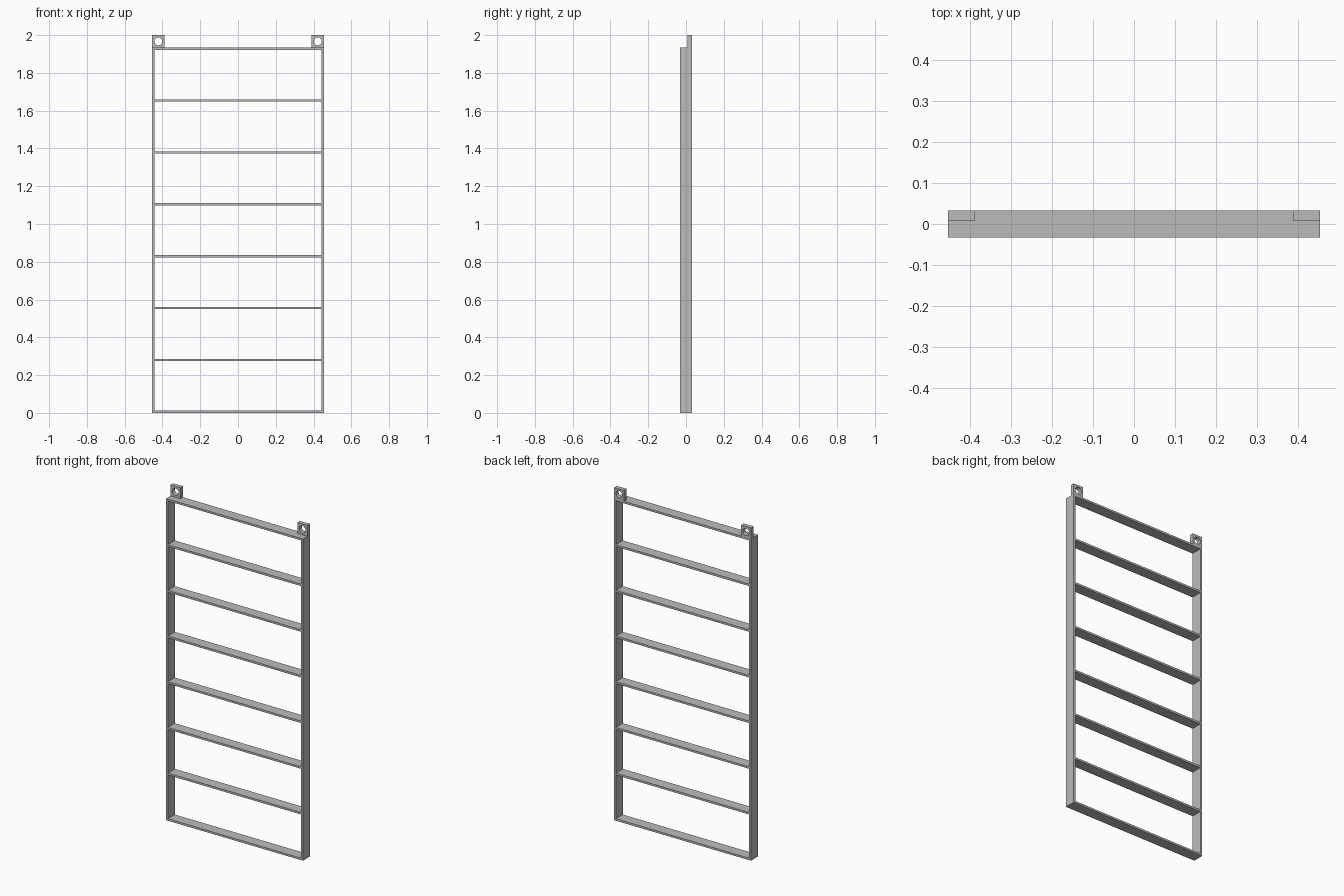
import bpy, bmesh
from math import cos, sin, pi

cube = bpy.data.objects.get("Cube")
if cube:
    bpy.data.objects.remove(cube, do_unlink=True)

HALF_W, HALF_D, TOP, T = 0.455, 0.033, 1.934, 0.012
TAB = 2 - TOP

grey = bpy.data.materials.new("grey_metal")
grey.use_nodes = True
grey.diffuse_color = (0.5, 0.5, 0.5, 1)
grey.node_tree.nodes["Principled BSDF"].inputs["Base Color"].default_value = (0.5, 0.5, 0.5, 1)


def finish(name, bm):
    bmesh.ops.recalc_face_normals(bm, faces=bm.faces)
    mesh = bpy.data.meshes.new(name)
    bm.to_mesh(mesh)
    bm.free()
    mesh.materials.append(grey)
    obj = bpy.data.objects.new(name, mesh)
    bpy.context.collection.objects.link(obj)
    return obj


def box(name, lo, hi):
    bm = bmesh.new()
    bmesh.ops.create_cube(bm, size=1)
    for v in bm.verts:
        v.co = [l + (c + 0.5) * (h - l) for c, l, h in zip(v.co, lo, hi)]
    return finish(name, bm)


def pierced_tab(name, cx, cz, y0, y1, half, radius, n=32):
    """Square plate with a round hole running along y."""
    bm = bmesh.new()
    loops = []
    for y in (y0, y1):
        outer, inner = [], []
        for i in range(n):
            c, s = cos(2 * pi * i / n), sin(2 * pi * i / n)
            k = half / max(abs(c), abs(s))
            outer.append(bm.verts.new((cx + c * k, y, cz + s * k)))
            inner.append(bm.verts.new((cx + c * radius, y, cz + s * radius)))
        loops.append((outer, inner))
    (fo, fi), (bo, bi) = loops
    for a, b in ((fo, fi), (fi, bi), (bi, bo), (bo, fo)):
        for i in range(n):
            j = (i + 1) % n
            bm.faces.new((a[i], a[j], b[j], b[i]))
    return finish(name, bm)


# Side rails and hanging tabs
for side, sx in (("left", 1), ("right", -1)):
    x = sorted((sx * HALF_W, sx * (HALF_W - T)))
    box(side + "_rail", (x[0], -HALF_D, 0), (x[1], HALF_D, TOP))
    tab = pierced_tab(side + "_hanging_tab", sx * (HALF_W - TAB / 2), TOP + TAB / 2,
                      0.008, HALF_D, TAB / 2, 0.021)
    bpy.ops.object.select_all(action="DESELECT")
    tab.select_set(True)
    bpy.context.view_layer.objects.active = tab
    bpy.ops.object.shade_smooth_by_angle()

# Evenly spaced shelves, the first and last closing the frame
COUNT = 8
for i in range(COUNT):
    z = i * (TOP - T) / (COUNT - 1)
    box(f"shelf_{i + 1}", (T - HALF_W, -HALF_D, z), (HALF_W - T, HALF_D, z + T))
